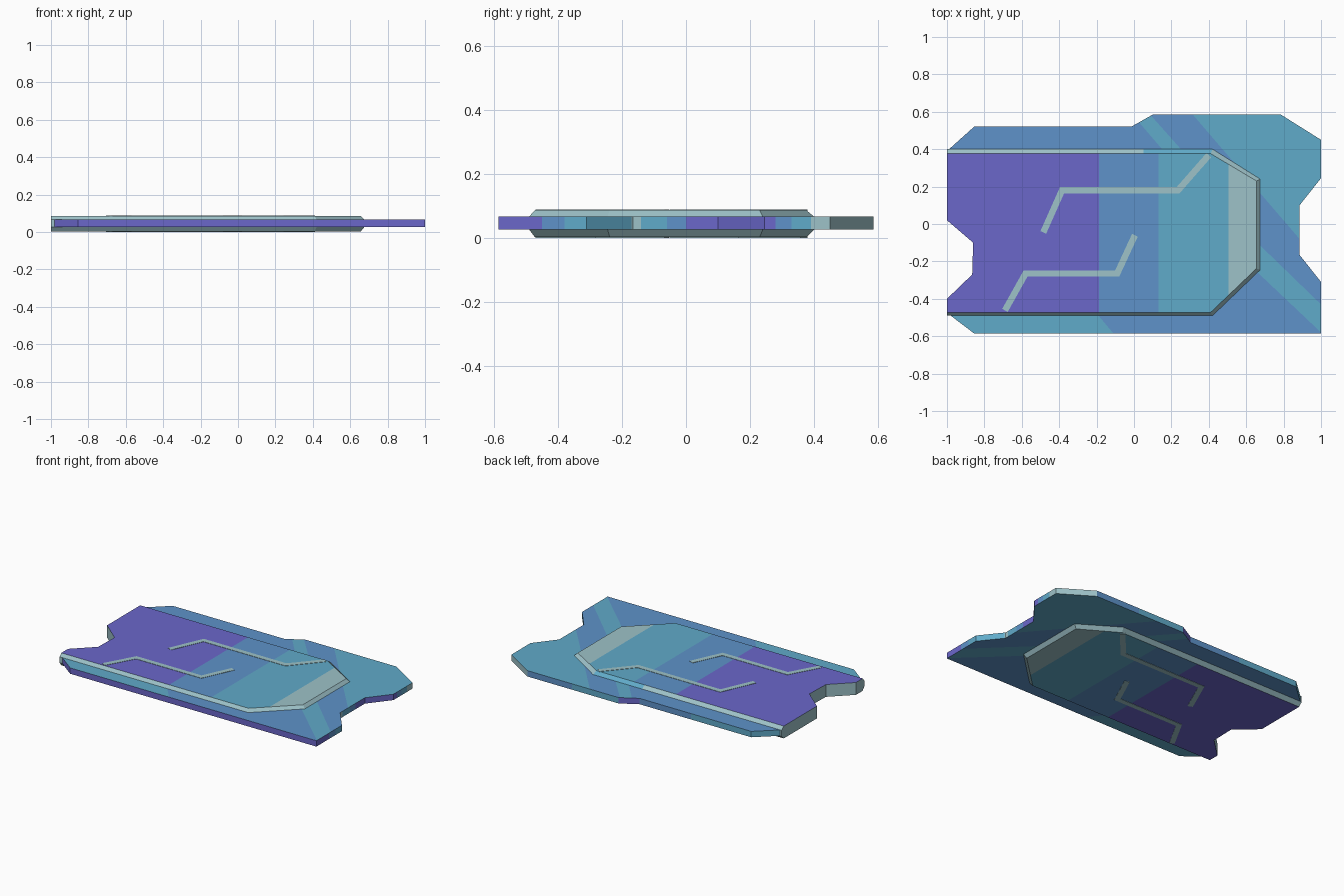
import bpy, bmesh
from mathutils import Vector

if "Cube" in bpy.data.objects:
    bpy.data.objects.remove(bpy.data.objects["Cube"])

# Colours
def mat(name, rgb):
    m = bpy.data.materials.new(name)
    m.diffuse_color = (*rgb, 1)
    m.use_nodes = True
    m.node_tree.nodes["Principled BSDF"].inputs["Base Color"].default_value = m.diffuse_color
    return m

MATS = [mat("purple", (0.145, 0.135, 0.59)), mat("blue", (0.112, 0.29, 0.585)),
        mat("teal", (0.118, 0.405, 0.585)), mat("pale_teal", (0.34, 0.54, 0.58))]
PURPLE, BLUE, TEAL, PALE = range(4)


def loft(rings):
    """Capped stack of rings, each (outline, z), listed anticlockwise."""
    bm = bmesh.new()
    loops = [[bm.verts.new((x, y, z)) for x, y in pts] for pts, z in rings]
    for a, b in zip(loops, loops[1:]):
        n = len(a)
        for i in range(n):
            j = (i + 1) % n
            bm.faces.new((a[i], a[j], b[j], b[i]))
    bm.faces.new(loops[0][::-1])
    bm.faces.new(loops[-1])
    bmesh.ops.recalc_face_normals(bm, faces=bm.faces)
    bmesh.ops.triangulate(bm, faces=[f for f in bm.faces if len(f.verts) > 4])
    return bm


def cut(bm, p, q, test):
    """Cut chosen faces along the upright plane through p and q."""
    bm.normal_update()
    faces = [f for f in bm.faces if test(f)]
    geom = faces + list({e for f in faces for e in f.edges}) + list({v for f in faces for v in f.verts})
    bmesh.ops.bisect_plane(bm, geom=geom, dist=1e-5, plane_co=(p[0], p[1], 0),
                           plane_no=Vector((p[1] - q[1], q[0] - p[0], 0)).normalized())


def finish(bm, name, rule):
    bm.normal_update()
    for f in bm.faces:
        f.material_index = rule(f.calc_center_median(), f.normal)
    me = bpy.data.meshes.new(name)
    bm.to_mesh(me)
    bm.free()
    for m in MATS:
        me.materials.append(m)
    bpy.context.collection.objects.link(bpy.data.objects.new(name, me))


def flat(f):
    return abs(f.normal.z) > 0.9


def wall(f):
    return abs(f.normal.z) < 0.1


def beyond(c, p, q):
    """True when c lies on the upper-right side of the line p to q."""
    return (q[0] - p[0]) * (c.y - p[1]) - (q[1] - p[1]) * (c.x - p[0]) > 0


# Base plate with diagonal colour bands
base_outline = [(-1, 0.39), (-0.84, 0.3), (-0.84, -0.4), (-1, -0.475), (-0.855, -0.585),
                (1, -0.585), (1, -0.31), (0.885, -0.165), (0.885, 0.10), (1, 0.245),
                (1, 0.45), (0.785, 0.585), (0.10, 0.585), (-0.015, 0.52), (-0.855, 0.52)]
bm = loft([(base_outline, 0.026), (base_outline, 0.066)])
LOW_A = ((-0.19, -0.49), (-0.11, -0.585))
LOW_B = ((0.63, -0.23), (1, -0.58))
LOW_C = ((0.68, -0.12), (1, -0.43))
UP_A = ((0.03, 0.54), (0.15, 0.40))
UP_B = ((0.10, 0.57), (0.26, 0.39))
UP_C = ((0.31, 0.59), (0.885, -0.08))
for line in (LOW_A, LOW_B, LOW_C, UP_A, UP_B, UP_C):
    cut(bm, *line, flat)
cut(bm, (0, 0), (1, 0), flat)
cut(bm, (0.6, 0), (0.6, 1), flat)
# side wall bands, read along y on the right end and x on the back
BANDS = [(-0.45, PURPLE), (-0.38, BLUE), (-0.17, TEAL), (-0.14, PALE), (-0.06, TEAL), (0, BLUE),
         (0.28, PURPLE), (0.33, BLUE), (0.39, TEAL), (9, PALE)]
for y, _ in BANDS[:-1]:
    cut(bm, (0, y), (1, y), lambda f: wall(f) and f.normal.x > 0.5)
for x in (-0.4, 0.45):
    cut(bm, (x, 0), (x, 1), lambda f: wall(f) and f.normal.y > 0.5)


def base_rule(c, n):
    if abs(n.z) < 0.1:
        if c.x > 0.75 and (n.x > 0.5 or c.y > 0.5 and n.x > 0.2):
            return next(k for y, k in BANDS if c.y < y)
        if n.y > 0.3:
            return (TEAL if c.x < -0.4 else BLUE if c.x < -0.1 else
                    PURPLE if c.x < 0.1 else TEAL if c.x < 0.45 else BLUE)
        return PURPLE
    if c.x < 0.6 and c.y < 0:
        return BLUE if beyond(c, *LOW_A) else TEAL
    if c.x < 0.6:
        if beyond(c, *UP_C):
            return TEAL
        return TEAL if beyond(c, *UP_A) and not beyond(c, *UP_B) else BLUE
    if beyond(c, *UP_C):
        return TEAL
    return TEAL if beyond(c, *LOW_B) and not beyond(c, *LOW_C) else BLUE


finish(bm, "base_plate", base_rule)

# Raised centre panel with chamfered rims above and below
notch = [(-1, 0.02), (-0.86, -0.10), (-0.865, -0.27), (-1, -0.40)]
outer = [(-1, 0.40)] + notch + [(-1, -0.49), (0.42, -0.49), (0.675, -0.245), (0.675, 0.24), (0.42, 0.40)]
inner = [(-1, 0.376)] + notch + [(-1, -0.472), (0.41, -0.472), (0.655, -0.238), (0.655, 0.23), (0.41, 0.376)]
bm = loft([(inner, 0.002), (outer, 0.026), (outer, 0.066), (inner, 0.086)])
EDGES = [-0.188, 0.13, 0.505]
for x in EDGES:
    cut(bm, (x, 0), (x, 1), flat)
cut(bm, (0.05, 0), (0.05, 1), lambda f: f.normal.y > 0.3)


def panel_rule(c, n):
    if abs(n.z) > 0.9:
        return sum(c.x > x for x in EDGES)
    if n.y > 0.3 and n.z > 0.2 and 0.05 < c.x < 0.42 and c.y > 0.37:
        return TEAL
    return PALE


finish(bm, "centre_panel", panel_rule)


# Thin traces showing on both faces of the panel
def trace(name, path, half=0.017):
    pts = [Vector(p) for p in path]
    left, right = [], []
    for i, p in enumerate(pts):
        ds = [(b - a).normalized() for a, b in zip(pts, pts[1:])][max(i - 1, 0):i + 1]
        ns = [Vector((-d.y, d.x)) for d in ds]
        m = sum(ns, Vector((0, 0))).normalized()
        m *= half / m.dot(ns[0])
        left.append(p + m)
        right.append(p - m)
    ring = right + left[::-1]
    finish(loft([(ring, 0.0), (ring, 0.088)]), name, lambda c, n: PALE)


trace("upper_trace", [(-0.485, -0.045), (-0.385, 0.18), (0.235, 0.18), (0.40, 0.368)])
trace("lower_trace", [(-0.69, -0.462), (-0.58, -0.265), (-0.09, -0.265), (0.005, -0.06)])
